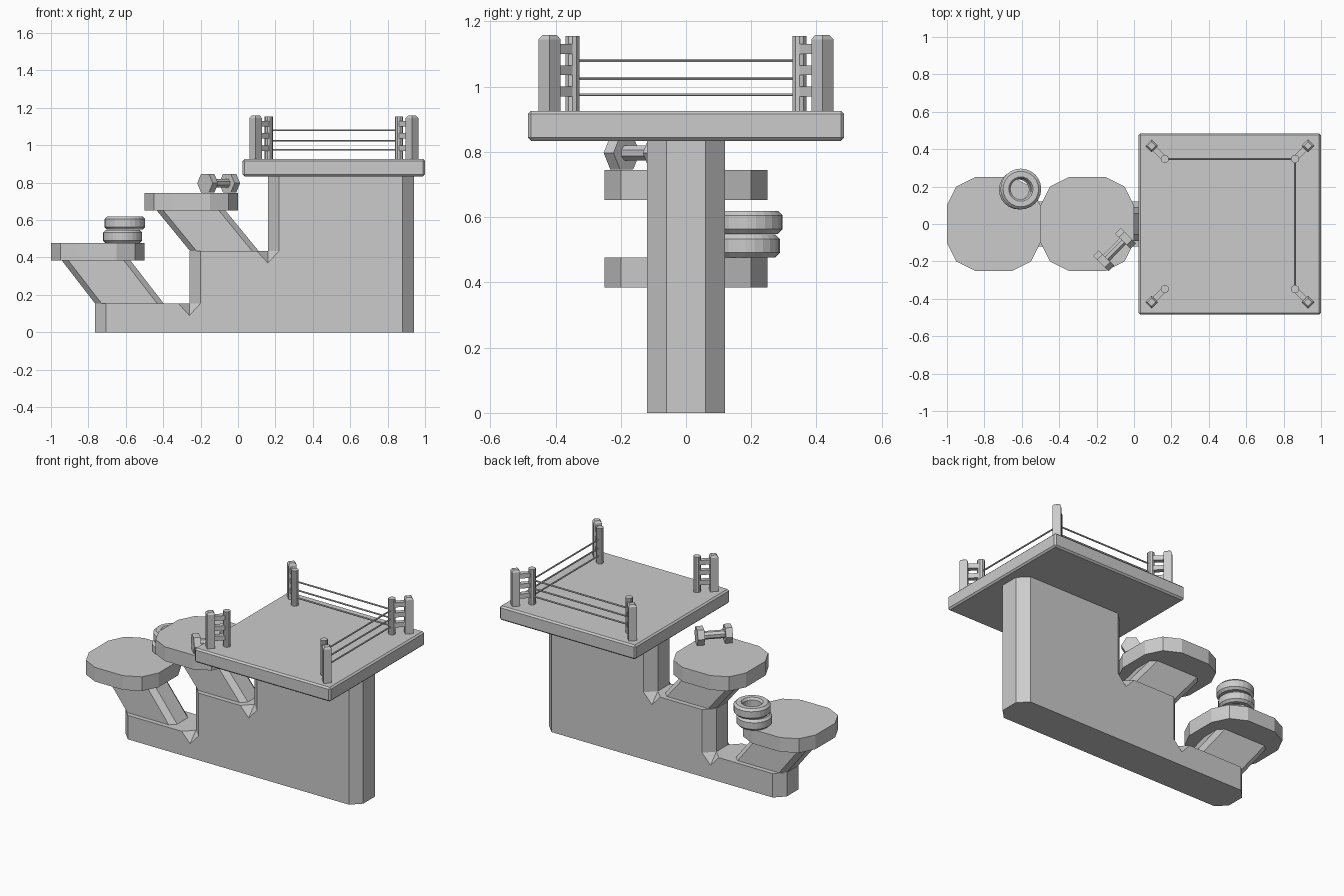
import bpy, bmesh, math
from mathutils import Vector, Matrix

if "Cube" in bpy.data.objects:
    bpy.data.objects.remove(bpy.data.objects["Cube"])


def make(name, bm):
    bmesh.ops.recalc_face_normals(bm, faces=bm.faces)
    me = bpy.data.meshes.new(name)
    bm.to_mesh(me)
    bm.free()
    ob = bpy.data.objects.new(name, me)
    bpy.context.collection.objects.link(ob)
    return ob


def chamfered(x0, x1, hy, cx, cy):
    """Rectangle outline with cut corners."""
    return [(x0 + cx, -hy), (x1 - cx, -hy), (x1, -hy + cy), (x1, hy - cy),
            (x1 - cx, hy), (x0 + cx, hy), (x0, hy - cy), (x0, -hy + cy)]


def prism(name, pts, z0, z1, shear=0.0):
    bm = bmesh.new()
    lo = [bm.verts.new((x, y, z0)) for x, y in pts]
    hi = [bm.verts.new((x + shear, y, z1)) for x, y in pts]
    n = len(pts)
    bm.faces.new(lo)
    bm.faces.new(hi)
    for i in range(n):
        j = (i + 1) % n
        bm.faces.new((lo[i], lo[j], hi[j], hi[i]))
    return make(name, bm)


def lathe(name, profile, n, matrix, phase=0.0, closed=False):
    """Turn a (radius, height) profile; open ones get flat caps."""
    bm = bmesh.new()
    rings = []
    for r, z in profile:
        rings.append([bm.verts.new(matrix @ Vector((
            r * math.cos(phase + k * math.tau / n),
            r * math.sin(phase + k * math.tau / n), z))) for k in range(n)])
    pairs = list(zip(rings, rings[1:]))
    if closed:
        pairs.append((rings[-1], rings[0]))
    else:
        bm.faces.new(rings[0])
        bm.faces.new(rings[-1])
    for a, b in pairs:
        for k in range(n):
            j = (k + 1) % n
            bm.faces.new((a[k], a[j], b[j], b[k]))
    return make(name, bm)


def box(name, center, size, angle=0.0):
    bm = bmesh.new()
    bmesh.ops.create_cube(bm, size=1.0, matrix=Matrix.Translation(center)
                          @ Matrix.Rotation(angle, 4, 'Z') @ Matrix.Diagonal((*size, 1)))
    return make(name, bm)


def rod(name, a, b, r, n, phase=0.0):
    a, b = Vector(a), Vector(b)
    rot = (b - a).to_track_quat('Z', 'Y').to_matrix().to_4x4()
    return lathe(name, [(r, 0), (r, (b - a).length)], n, Matrix.Translation(a) @ rot, phase)


# Stepped wall with cut corners
W, C, END = 0.12, 0.06, 0.94
tiers = [(-0.765, 0.0, 0.155), (-0.26, 0.155, 0.435), (0.16, 0.435, 0.84)]
walls = [prism(f"wall_tier_{i + 1}", chamfered(x0, END, W, C, C), z0, z1)
         for i, (x0, z0, z1) in enumerate(tiers)]

# Small notches where each riser meets the tread below
for i in (0, 1):
    x, z = tiers[i + 1][0], tiers[i][2]
    for side in (-1, 1):
        bm = bmesh.new()
        inner = Vector((x, side * (W - C), z))
        for d in ((-2 * C, 2 * C, 0), (2 * C, 2 * C, 0), (0, 2 * C, -0.13),
                  (-2 * C, 2 * C, 0.05), (2 * C, 2 * C, 0.05), (0, 0, 0)):
            bm.verts.new(inner + Vector((d[0], side * d[1], d[2])))
        bmesh.ops.convex_hull(bm, input=bm.verts)
        cutter = make("notch_cutter", bm)
        cutter.hide_render = True
        cutter.hide_viewport = True
        mod = walls[i].modifiers.new("notch", 'BOOLEAN')
        mod.operation = 'DIFFERENCE'
        mod.object = cutter

# Round trays on slanted arms
quarter = [(0.25, 0.1), (0.2, 0.2), (0.1, 0.25)]
outline = (quarter + [(-x, y) for x, y in reversed(quarter)]
           + [(-x, -y) for x, y in quarter] + [(x, -y) for x, y in reversed(quarter)])
for i, (cx, z0, z1, z2) in enumerate([(-0.75, 0.155, 0.385, 0.477), (-0.25, 0.435, 0.652, 0.745)]):
    xa = (-0.765, -0.257)[i]
    prism(f"arm_{i + 1}", chamfered(xa, xa + 0.367, 0.09, 0.035, 0.035), z0, z1, -0.178)
    prism(f"tray_{i + 1}", [(cx + x, y) for x, y in outline], z1, z2)

# Square platform
MX, TOP = 0.5125, 0.926
platform = box("platform", (MX, 0, 0.88), (0.975, 0.97, 0.092))
bev = platform.modifiers.new("edge", 'BEVEL')
bev.width = 0.01
bev.segments = 1

# Corner posts, inner poles and padded links
P, Q = 0.418, 0.348
for sx in (-1, 1):
    for sy in (-1, 1):
        lathe("corner_post", [(0.034, TOP - 0.01), (0.034, 1.145), (0.022, 1.158)], 4,
              Matrix.Translation((MX + sx * P, sy * P, 0)))
        lathe("inner_pole", [(0.022, TOP - 0.01), (0.022, 1.155)], 10,
              Matrix.Translation((MX + sx * Q, sy * Q, 0)))
        for z in (0.985, 1.05, 1.115):
            m = (P + Q) / 2
            box("link", (MX + sx * m, sy * m, z), (0.1, 0.03, 0.03), math.pi / 4 * sx * sy)

# Ropes on the back and right sides
for z in (0.975, 1.025, 1.08):
    rod("back_rope", (MX - Q, Q, z), (MX + Q, Q, z), 0.005, 6)
    rod("side_rope", (MX + Q, -Q, z), (MX + Q, Q, z), 0.005, 6)

# Stacked tyres on the lower tray
for name, x, y, z, r in (("lower_tyre", -0.617, 0.183, 0.477, 0.105),
                         ("upper_tyre", -0.605, 0.187, 0.549, 0.109)):
    h, c = 0.07, 0.014
    lathe(name, [(0.055, c), (0.065, 0), (r - c, 0), (r, c), (r, h - c),
                 (r - c, h), (0.065, h), (0.055, h - c)], 24,
          Matrix.Translation((x, y, z)), closed=True)

# Dumbbell on the upper tray
a, b = Vector((-0.162, -0.197, 0.797)), Vector((-0.045, -0.077, 0.797))
d = (b - a).normalized()
rod("dumbbell_bar", a, b, 0.025, 8, math.pi / 8)
for p in (a, b):
    rod("dumbbell_head", p - d * 0.021, p + d * 0.021, 0.058, 6)
